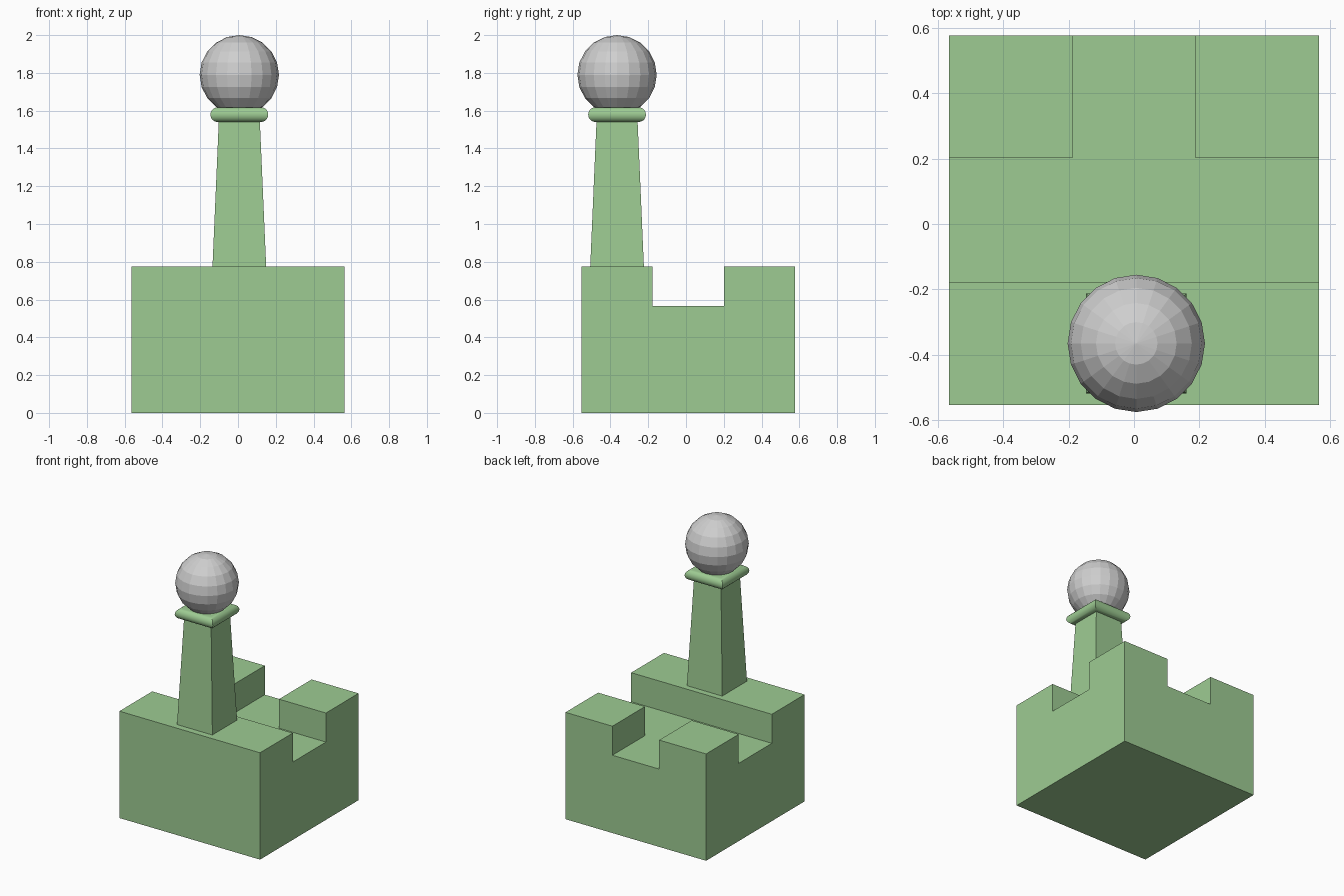
import bpy, bmesh, math
from mathutils import Vector

cube = bpy.data.objects.get("Cube")
if cube:
    bpy.data.objects.remove(cube, do_unlink=True)


def material(name, rgb):
    mat = bpy.data.materials.new(name)
    mat.use_nodes = True
    mat.diffuse_color = (*rgb, 1)
    mat.node_tree.nodes["Principled BSDF"].inputs["Base Color"].default_value = (*rgb, 1)
    return mat


GREEN = material("soft green", (0.34, 0.60, 0.29))
GREY = material("light grey", (0.62, 0.62, 0.62))


def finish(name, bm, mat):
    bmesh.ops.recalc_face_normals(bm, faces=bm.faces)
    mesh = bpy.data.meshes.new(name)
    bm.to_mesh(mesh)
    bm.free()
    mesh.materials.append(mat)
    obj = bpy.data.objects.new(name, mesh)
    bpy.context.collection.objects.link(obj)
    return obj


def square_stack(name, levels, mat):
    """Capped square column through (half width, height) levels."""
    bm = bmesh.new()
    rings = [[bm.verts.new((CX + sx * h, CY + sy * h, z))
              for sx, sy in ((-1, -1), (1, -1), (1, 1), (-1, 1))] for h, z in levels]
    for low, high in zip(rings, rings[1:]):
        for i in range(4):
            j = (i + 1) % 4
            bm.faces.new((low[i], low[j], high[j], high[i]))
    bm.faces.new(rings[0][::-1])
    bm.faces.new(rings[-1])
    return finish(name, bm, mat)


# Base block: a slab whose front strip and two back corners are raised
HALF, FRONT, BACK = 0.565, -0.554, 0.576
SLOT_FRONT, SLOT_BACK, SLOT_X = -0.178, 0.202, 0.188
FLOOR, TOP = 0.565, 0.776

bm = bmesh.new()
bmesh.ops.create_cube(bm, size=1)
for v in bm.verts:
    v.co = Vector((v.co.x * 2 * HALF, BACK if v.co.y > 0 else FRONT, FLOOR if v.co.z > 0 else 0))
for co, no in (((0, SLOT_FRONT, 0), (0, 1, 0)), ((0, SLOT_BACK, 0), (0, 1, 0)),
               ((-SLOT_X, 0, 0), (1, 0, 0)), ((SLOT_X, 0, 0), (1, 0, 0))):
    bmesh.ops.bisect_plane(bm, geom=bm.verts[:] + bm.edges[:] + bm.faces[:],
                           plane_co=co, plane_no=no)


def is_raised(face):
    c = face.calc_center_median()
    corner = c.y > SLOT_BACK and abs(c.x) > SLOT_X
    return face.normal.z > 0.9 and (c.y < SLOT_FRONT or corner)


bm.normal_update()
raised = [f for f in bm.faces if is_raised(f)]
new = bmesh.ops.extrude_face_region(bm, geom=raised)["geom"]
for v in new:
    if isinstance(v, bmesh.types.BMVert):
        v.co.z = TOP
bmesh.ops.delete(bm, geom=[f for f in raised if f.is_valid], context='FACES')
bmesh.ops.dissolve_limit(bm, angle_limit=0.01, verts=bm.verts, edges=bm.edges)
finish("base_block", bm, GREEN)

# Tapered square post
CX, CY = 0.007, -0.365
square_stack("post", [(0.142, TOP), (0.108, 1.56)], GREEN)

# Collar with a rounded square rim
STEPS = 10
rim = []
for i in range(STEPS + 1):
    a = -math.pi / 2 + math.pi * i / STEPS
    rim.append((0.114 + 0.039 * math.cos(a), 1.579 + 0.039 * math.sin(a)))
collar = square_stack("collar", rim, GREEN)
bpy.context.view_layer.objects.active = collar
collar.select_set(True)
bpy.ops.object.shade_smooth_by_angle(angle=math.radians(30))
collar.select_set(False)

# Faceted ball
bm = bmesh.new()
bmesh.ops.create_uvsphere(bm, u_segments=20, v_segments=10, radius=0.21)
bmesh.ops.translate(bm, verts=bm.verts, vec=(CX, CY, 1.79))
finish("ball", bm, GREY)
